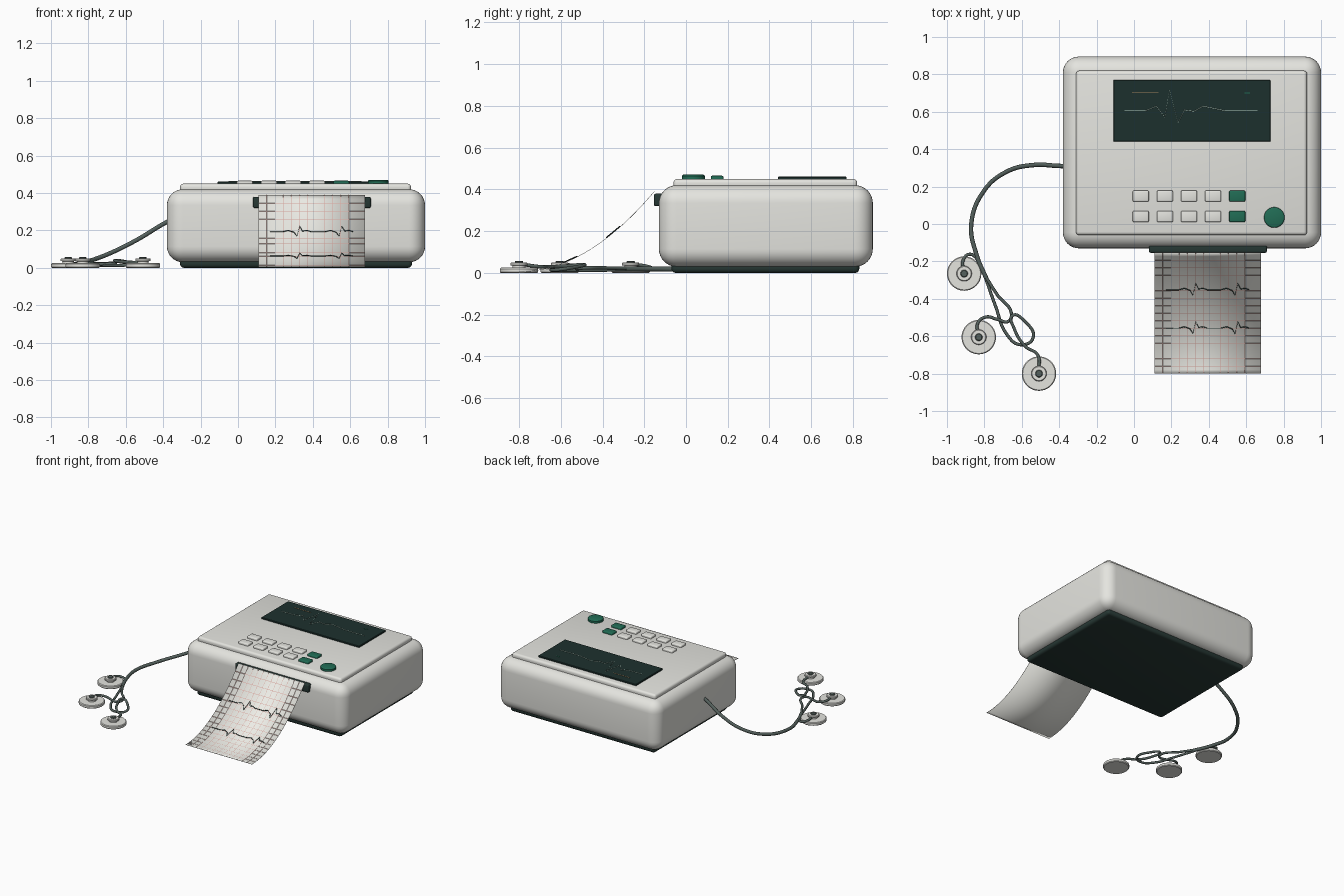
import bpy, bmesh, math
from mathutils import Vector

if "Cube" in bpy.data.objects:
    bpy.data.objects.remove(bpy.data.objects["Cube"])


def material(name, rgb):
    m = bpy.data.materials.new(name)
    m.diffuse_color = (*rgb, 1)
    m.use_nodes = True
    m.node_tree.nodes["Principled BSDF"].inputs["Base Color"].default_value = m.diffuse_color
    return m


SHELL = material("warm_grey", (0.78, 0.78, 0.74))
DARK = material("dark_green_grey", (0.02, 0.04, 0.035))
GLASS = material("screen_green", (0.012, 0.03, 0.027))
GREEN = material("green", (0.015, 0.15, 0.09))
PAPER = material("paper", (0.85, 0.85, 0.8))
PINK = material("grid_red", (0.7, 0.4, 0.36))
TRACE = material("trace_grey", (0.45, 0.6, 0.52))
AMBER = material("amber", (0.4, 0.25, 0.12))
CABLE = material("cable", (0.09, 0.12, 0.11))


def finish(name, bm, mat):
    me = bpy.data.meshes.new(name)
    bmesh.ops.recalc_face_normals(bm, faces=bm.faces)
    bm.to_mesh(me)
    bm.free()
    ob = bpy.data.objects.new(name, me)
    bpy.context.collection.objects.link(ob)
    me.materials.append(mat)
    bpy.ops.object.select_all(action='DESELECT')
    ob.select_set(True)
    bpy.context.view_layer.objects.active = ob
    bpy.ops.object.shade_smooth_by_angle(angle=math.radians(35))
    return ob


def box(name, x, y, z, mat, r=0.0, seg=3):
    """Rounded box from (min, max) pairs."""
    bm = bmesh.new()
    bmesh.ops.create_cube(bm, size=1)
    for v in bm.verts:
        v.co = [(a + b) / 2 + c * (b - a) for (a, b), c in zip((x, y, z), v.co)]
    if r:
        bmesh.ops.bevel(bm, geom=bm.edges[:], offset=r, segments=seg,
                        profile=0.5, affect='EDGES')
    return finish(name, bm, mat)


def lathe(name, x, y, profile, mat, n=40):
    """Turned part from (radius, z) points, closed at both ends."""
    bm = bmesh.new()
    rings = [[bm.verts.new((x + r * math.cos(2 * math.pi * i / n),
                            y + r * math.sin(2 * math.pi * i / n), z))
              for i in range(n)] for r, z in profile]
    for a, b in zip(rings, rings[1:]):
        for i in range(n):
            bm.faces.new((a[i], a[(i + 1) % n], b[(i + 1) % n], b[i]))
    bm.faces.new(rings[0])
    bm.faces.new(rings[-1])
    return finish(name, bm, mat)


def tube(name, pts, r, mat, smooth=True):
    cu = bpy.data.curves.new(name, 'CURVE')
    cu.dimensions = '3D'
    cu.bevel_depth = r
    cu.bevel_resolution = 3 if smooth else 1
    cu.resolution_u = 10
    cu.use_fill_caps = True
    if smooth:
        sp = cu.splines.new('BEZIER')
        sp.bezier_points.add(len(pts) - 1)
        for bp, p in zip(sp.bezier_points, pts):
            bp.co = p
            bp.handle_left_type = bp.handle_right_type = 'AUTO'
    else:
        sp = cu.splines.new('POLY')
        sp.points.add(len(pts) - 1)
        for sp_pt, p in zip(sp.points, pts):
            sp_pt.co = (*p, 1)
    cu.materials.append(mat)
    ob = bpy.data.objects.new(name, cu)
    bpy.context.collection.objects.link(ob)
    bpy.ops.object.select_all(action='DESELECT')
    ob.select_set(True)
    bpy.context.view_layer.objects.active = ob
    bpy.ops.object.convert(target='MESH')
    return ob


# Housing: base, rounded shell, top panel
box("base_plate", (-0.31, 0.93), (-0.07, 0.83), (0, 0.06), DARK, 0.02)
box("housing", (-0.38, 1.0), (-0.13, 0.895), (0.03, 0.42), SHELL, 0.085, 8)
box("top_panel", (-0.31, 0.925), (-0.06, 0.82), (0.40, 0.45), SHELL, 0.018, 4)

# Screen with its trace and status marks
box("screen", (-0.11, 0.73), (0.44, 0.77), (0.44, 0.461), GLASS, 0.003, 1)
beat = [(-0.05, .605), (.06, .605), (.12, .63), (.165, .57), (.19, .72), (.235, .54),
        (.27, .61), (.32, .602), (.37, .63), (.49, .605), (.66, .605)]
tube("screen_trace", [(x, y, 0.4615) for x, y in beat], 0.002, TRACE, False)
box("screen_mark_amber", (-0.01, 0.13), (0.702, 0.706), (0.46, 0.463), AMBER)
box("screen_mark_green", (0.59, 0.62), (0.699, 0.704), (0.46, 0.463), GREEN)

# Keypad and round start button
for row, y in enumerate((0.149, 0.04)):
    for col in range(5):
        x = 0.036 + 0.129 * col
        box(f"key_{row}_{col}", (x - 0.043, x + 0.043), (y - 0.03, y + 0.03),
            (0.44, 0.466), GREEN if col == 4 else SHELL, 0.007, 3)
lathe("start_button", 0.75, 0.035,
      [(0.055, 0.44), (0.055, 0.465), (0.052, 0.469), (0.047, 0.471)], GREEN)

# Paper outlet
box("paper_slot", (0.08, 0.71), (-0.154, -0.11), (0.32, 0.38), DARK, 0.009, 3)


def paper_z(y):
    return 0.006 + 0.384 * ((y + 0.8) / 0.648) ** 2


def on_paper(x, y, lift=0.002):
    n = Vector((0, -2 * 0.384 * (y + 0.8) / 0.648 ** 2, 1)).normalized()
    return Vector((x, y, paper_z(y))) + n * lift


def sheet(bm, x0, x1, ys, lift):
    rows = [[bm.verts.new(on_paper(x, y, lift)) for x in (x0, x1)] for y in ys]
    for a, b in zip(rows, rows[1:]):
        bm.faces.new((a[0], a[1], b[1], b[0]))


# Curved paper strip
YS = [-0.8 + 0.648 * i / 32 for i in range(33)]
bm = bmesh.new()
sheet(bm, 0.11, 0.68, YS, 0)
paper = finish("paper_strip", bm, PAPER)
sol = paper.modifiers.new("thickness", 'SOLIDIFY')
sol.thickness = 0.002
sol.offset = 0

# Printed grid
bm = bmesh.new()
for i in range(1, 13):
    x = 0.11 + 0.57 * i / 13
    sheet(bm, x - 0.0012, x + 0.0012, YS, 0.0018)
for i in range(1, 16):
    y = -0.8 + 0.0405 * i
    sheet(bm, 0.112, 0.678, (y - 0.0012, y + 0.0012), 0.0021)
finish("paper_grid", bm, PINK)

# Printed traces, two beats on each line
half = [(0, 0), (.07, 0), (.10, .008), (.13, -.004), (.145, -.03), (.16, .035),
        (.175, .004), (.2, .008), (.22, 0)]
for k, y0 in enumerate((-0.35, -0.556)):
    pts = [on_paper(0.17 + 0.225 * b + x, y0 + d, 0.003)
           for b in range(2) for x, d in half]
    tube(f"paper_trace_{k}", pts, 0.0025, DARK, False)

# Patient cable: trunk, then three leads
tube("trunk_cable", [(-0.34, .31, .265), (-0.39, .31, .24), (-0.54, .315, .15),
                     (-0.68, .28, .08), (-0.80, .18, .035), (-0.87, 0, .02),
                     (-0.84, -0.17, .02), (-0.79, -0.29, .02)], 0.012, CABLE)
leads = [
    [(-0.82, -0.23, .02), (-0.845, -0.18, .02), (-0.88, -0.162, .022),
     (-0.912, -0.19, .032), (-0.91, -0.26, .042)],
    [(-0.80, -0.27, .022), (-0.73, -0.38, .024), (-0.655, -0.48, .024),
     (-0.67, -0.52, .022), (-0.73, -0.51, .02), (-0.79, -0.497, .024),
     (-0.835, -0.53, .034), (-0.83, -0.60, .042)],
    [(-0.80, -0.27, .016), (-0.74, -0.44, .013), (-0.68, -0.59, .013),
     (-0.61, -0.645, .014), (-0.54, -0.61, .016), (-0.585, -0.52, .03),
     (-0.65, -0.49, .04), (-0.64, -0.56, .034), (-0.58, -0.655, .03),
     (-0.515, -0.70, .03), (-0.51, -0.79, .042)],
]
for i, pts in enumerate(leads):
    tube(f"lead_{i}", pts, 0.0085, CABLE)

# Electrode pads with raised studs
for i, (x, y) in enumerate([(-0.908, -0.265), (-0.83, -0.605), (-0.508, -0.80)]):
    lathe(f"electrode_pad_{i}", x, y,
          [(0.087, 0), (0.092, 0.005), (0.092, 0.02), (0.087, 0.025)], SHELL)
    lathe(f"electrode_stud_{i}", x, y,
          [(0.03, 0.02), (0.03, 0.035), (0.041, 0.037), (0.041, 0.047), (0.037, 0.051)],
          SHELL)
    lathe(f"electrode_cap_{i}", x, y,
          [(0.02, 0.045), (0.02, 0.055), (0.016, 0.058)], CABLE, 24)
